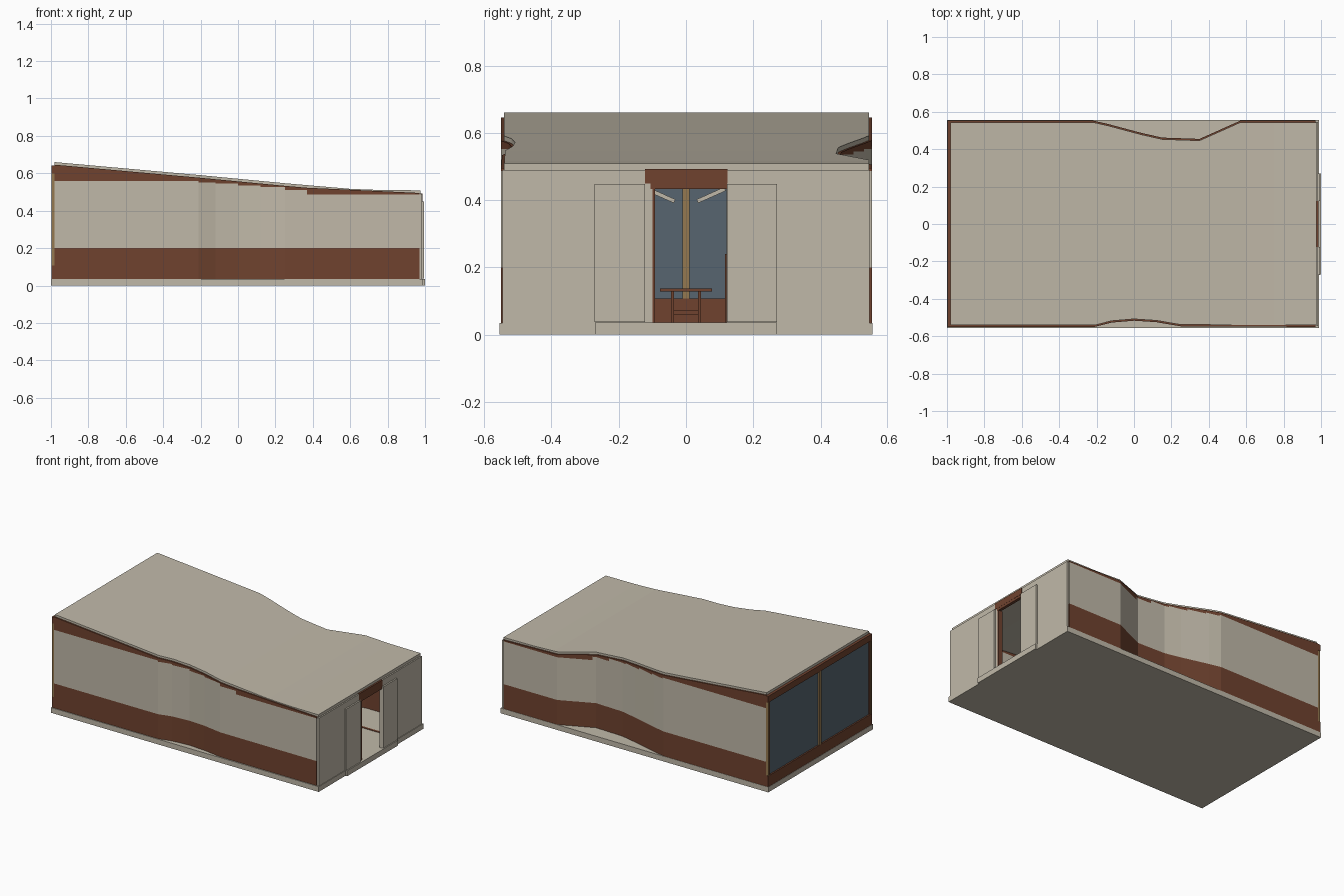
import bpy, bmesh

if "Cube" in bpy.data.objects:
    bpy.data.objects.remove(bpy.data.objects["Cube"])


def material(name, rgb):
    m = bpy.data.materials.new(name)
    m.diffuse_color = (*rgb, 1)
    m.use_nodes = True
    m.node_tree.nodes["Principled BSDF"].inputs["Base Color"].default_value = m.diffuse_color
    return m


CREAM = material("cream plaster", (0.53, 0.485, 0.395))
BROWN = material("brown cladding", (0.16, 0.055, 0.028))
GLASS = material("blue grey glass", (0.095, 0.13, 0.16))
OCHRE = material("ochre timber", (0.30, 0.19, 0.08))


def finish(name, bm, mat):
    bmesh.ops.recalc_face_normals(bm, faces=bm.faces[:])
    me = bpy.data.meshes.new(name)
    bm.to_mesh(me)
    bm.free()
    me.materials.append(mat)
    ob = bpy.data.objects.new(name, me)
    bpy.context.collection.objects.link(ob)
    return ob


def box(name, x, y, z, mat):
    """Box from three (min, max) ranges."""
    bm = bmesh.new()
    bmesh.ops.create_cube(bm, size=1)
    for v in bm.verts:
        v.co = [r[0] + (c + 0.5) * (r[1] - r[0]) for c, r in zip(v.co, (x, y, z))]
    return finish(name, bm, mat)


def strip(name, sections, mat):
    """Solid running along x; each section is (x, y0, y1, z0, z1)."""
    bm = bmesh.new()
    rings = [[bm.verts.new((x, y, z)) for y, z in
              ((y0, z0), (y1, z0), (y1, z1), (y0, z1))]
             for x, y0, y1, z0, z1 in sections]
    for a, b in zip(rings, rings[1:]):
        for i in range(4):
            j = (i + 1) % 4
            bm.faces.new((a[i], a[j], b[j], b[i]))
    bm.faces.new(rings[0])
    bm.faces.new(rings[-1])
    return finish(name, bm, mat)


def lerp(path, x):
    """Piecewise linear height or offset at x."""
    for (xa, a), (xb, b) in zip(path, path[1:]):
        if x <= xb:
            return a + (b - a) * (max(x, xa) - xa) / (xb - xa)
    return path[-1][1]


# plan lines of the long walls, the roof slope and the stepped plaster top
FRONT = [(-0.98, -0.55), (-0.21, -0.55), (-0.12, -0.527), (0, -0.517),
         (0.12, -0.525), (0.25, -0.547), (0.97, -0.55)]
BACK = [(-0.98, 0.553), (-0.22, 0.553), (-0.14, 0.535), (0.04, 0.487),
        (0.15, 0.462), (0.35, 0.455), (0.57, 0.553), (0.97, 0.553)]
ROOF = [(-0.98, 0.66), (-0.2, 0.590), (0.25, 0.547), (0.6, 0.517),
        (0.75, 0.511), (0.975, 0.509)]
STEPS = [(-0.98, 0.56), (-0.21, 0.552), (-0.12, 0.545), (0.0, 0.535),
         (0.12, 0.528), (0.25, 0.51), (0.37, 0.487), (0.97, 0.487)]

# floor slab and door step
box("floor_slab", (-1, 0.988), (-0.555, 0.555), (0, 0.035), CREAM)
box("door_step", (0.98, 1.0), (-0.27, 0.27), (0, 0.036), CREAM)

# long walls: brown plinth, plaster panels and brown fascia
for side, path, inward in (("front", FRONT, 1), ("back", BACK, -1)):
    pts = [(x, y, y + inward * 0.015) for x, y in path]
    strip(side + "_plinth", [(*p, 0.035, 0.2) for p in pts], BROWN)
    for i, ((xa, top), (xb, _)) in enumerate(zip(STEPS, STEPS[1:])):
        xs = [xa] + [x for x, _ in path if xa < x < xb] + [xb]
        row = [(x, lerp(path, x), lerp(path, x) + inward * 0.015) for x in xs]
        strip(f"{side}_plaster_{i}", [(*r, 0.2, top) for r in row], CREAM)
        strip(f"{side}_fascia_{i}",
              [(*r, top, max(lerp(ROOF, r[0]) - 0.014, top + 0.003)) for r in row],
              BROWN)

# roof follows both curved walls, set just inside the fascia
xs = sorted({x for path in (FRONT, BACK, ROOF) for x, _ in path})
strip("roof", [(x, lerp(FRONT, x) + 0.009, lerp(BACK, x) - 0.009,
                lerp(ROOF, x) - 0.02, lerp(ROOF, x)) for x in xs], CREAM)

# glazed end: sill wall, head beam, glass and timber frame
box("end_sill", (-0.998, -0.975), (-0.55, 0.553), (0.035, 0.108), BROWN)
box("end_head", (-0.998, -0.975), (-0.55, 0.553), (0.6, 0.643), BROWN)
box("end_glass", (-0.988, -0.982), (-0.54, 0.54), (0.108, 0.6), GLASS)
box("centre_mullion", (-0.998, -0.975), (-0.011, 0.011), (0.108, 0.6), OCHRE)
for s in (-1, 1):
    y = sorted((s * 0.55, s * 0.538))
    box("end_post", (-0.998, -0.98), y, (0.108, 0.6), OCHRE)
    y = sorted((s * 0.538, s * 0.526))
    box("end_trim", (-0.992, -0.978), y, (0.108, 0.6), BROWN)

# entrance end: wall halves, header and slid-open door leaves
box("entrance_wall_left", (0.966, 0.984), (-0.545, -0.1), (0.035, 0.49), CREAM)
box("entrance_wall_right", (0.966, 0.984), (0.12, 0.545), (0.035, 0.49), CREAM)
box("door_header", (0.966, 0.986), (-0.122, 0.124), (0.45, 0.492), BROWN)
box("door_lintel", (0.966, 0.985), (-0.105, 0.122), (0.433, 0.45), BROWN)
box("door_jamb", (0.955, 0.985), (-0.1, -0.092), (0.035, 0.435), BROWN)
box("door_leaf_left", (0.984, 0.994), (-0.272, -0.122), (0.037, 0.448), CREAM)
box("door_leaf_right", (0.984, 0.994), (0.122, 0.27), (0.037, 0.448), CREAM)

# interior: table, low bench, floor battens and roof braces
box("table_top", (-0.35, 0.05), (-0.077, 0.077), (0.128, 0.138), BROWN)
for x in (-0.32, 0.01):
    for y in (-0.045, 0.035):
        box("table_leg", (x, x + 0.01), (y, y + 0.01), (0.035, 0.128), BROWN)
box("bench", (-0.6, -0.48), (-0.04, 0.04), (0.06, 0.072), BROWN)
for x in (-0.59, -0.5):
    box("bench_leg", (x, x + 0.01), (-0.035, 0.035), (0.035, 0.06), BROWN)
for y in (-0.3, 0.3):
    box("floor_batten", (-0.9, 0.9), (y - 0.008, y + 0.008), (0.034, 0.038), BROWN)
box("side_cabinet", (0.6, 0.8), (0.116, 0.13), (0.035, 0.24), BROWN)
for s in (-1, 1):
    brace = box("roof_brace", (-0.2, -0.19), (-0.045, 0.045), (-0.006, 0.006), CREAM)
    brace.location = (0, s * 0.075, 0.415)
    brace.rotation_euler = (s * 0.42, 0, 0)
